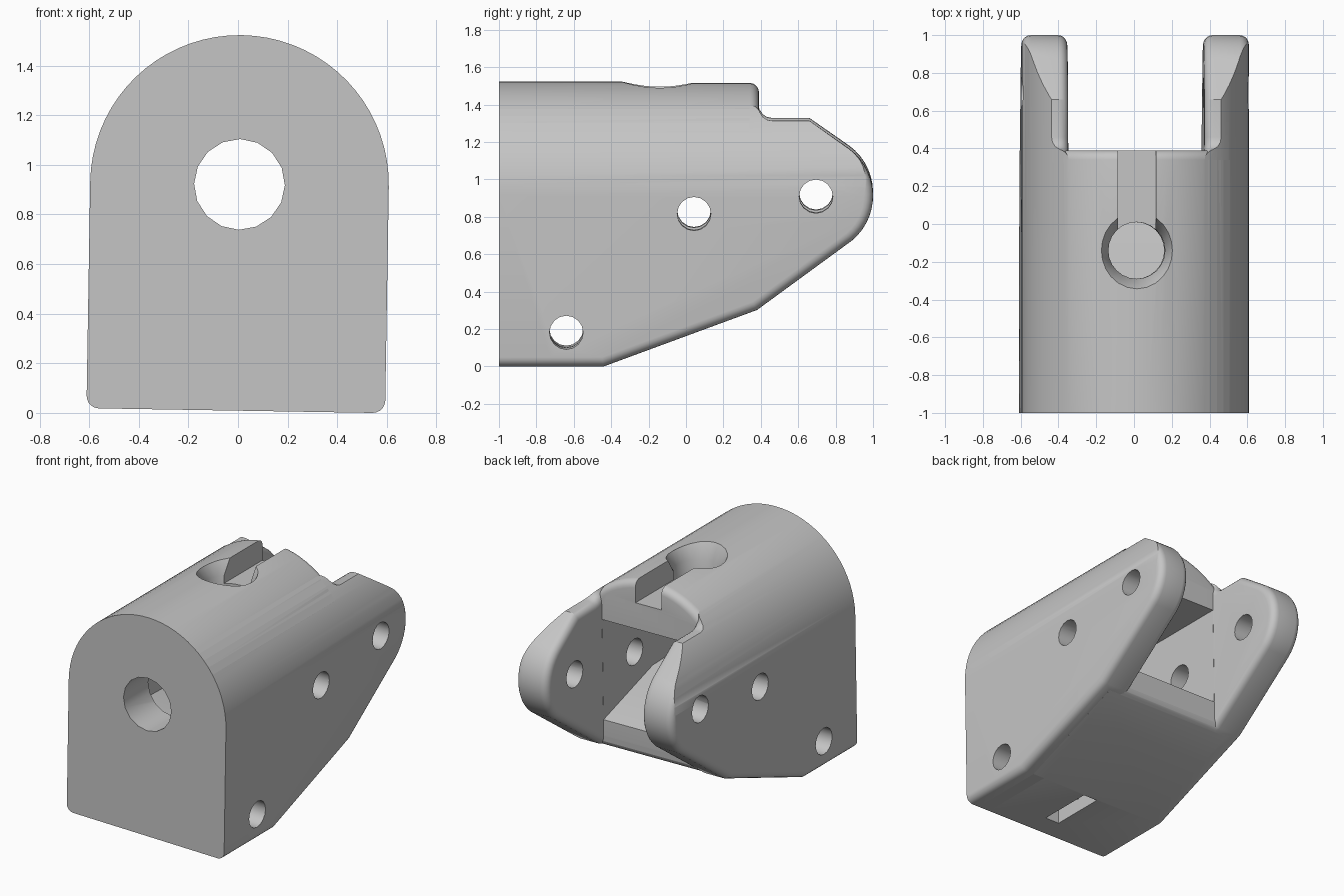
import bpy, bmesh, math
from mathutils import Matrix, Vector

old = bpy.data.objects.get("Cube")
if old:
    bpy.data.objects.remove(old, do_unlink=True)

grey = bpy.data.materials.new("plain grey")
grey.use_nodes = True
grey.diffuse_color = (0.56, 0.56, 0.56, 1)
grey.node_tree.nodes["Principled BSDF"].inputs["Base Color"].default_value = (0.56, 0.56, 0.56, 1)


def arc(cx, cy, r, a0, a1, n):
    angles = [math.radians(a0 + (a1 - a0) * i / n) for i in range(n + 1)]
    return [(cx + r * math.cos(a), cy + r * math.sin(a)) for a in angles]


def prism(name, outline, axis, lo, hi, scale=1.0, rounding=0.0):
    """Extrude a 2D outline along an axis; scale widens the far end, rounding softens both rims."""
    place = {"x": lambda u, v, w: (w, u, v),
             "y": lambda u, v, w: (u, w, v),
             "z": lambda u, v, w: (u, v, w)}[axis]
    cu = sum(p[0] for p in outline) / len(outline)
    cv = sum(p[1] for p in outline) / len(outline)
    bm = bmesh.new()
    near = [bm.verts.new(place(u, v, lo)) for u, v in outline]
    far = [bm.verts.new(place(cu + (u - cu) * scale, cv + (v - cv) * scale, hi)) for u, v in outline]
    caps = [bm.faces.new(near), bm.faces.new(far[::-1])]
    for i in range(len(near)):
        j = (i + 1) % len(near)
        bm.faces.new((near[i], far[i], far[j], near[j]))
    bmesh.ops.recalc_face_normals(bm, faces=bm.faces)
    if rounding:
        rims = [e for cap in caps for e in cap.edges]
        bmesh.ops.bevel(bm, geom=rims, offset=rounding, segments=5, profile=0.5,
                        affect="EDGES", clamp_overlap=False)
    mesh = bpy.data.meshes.new(name)
    bm.to_mesh(mesh)
    bm.free()
    mesh.materials.append(grey)
    obj = bpy.data.objects.new(name, mesh)
    bpy.context.collection.objects.link(obj)
    return obj


def box(name, x0, x1, y0, y1, z0, z1):
    return prism(name, [(x0, y0), (x1, y0), (x1, y1), (x0, y1)], "z", z0, z1)


def hole(name, u, v, r, axis, lo, hi, sides=16, scale=1.0):
    return prism(name, arc(u, v, r, 0, 360, sides)[:-1], axis, lo, hi, scale)


def combine(target, tool, operation="DIFFERENCE"):
    mod = target.modifiers.new("cut", "BOOLEAN")
    mod.operation, mod.object, mod.solver = operation, tool, "EXACT"
    graph = bpy.context.evaluated_depsgraph_get()
    result = bpy.data.meshes.new_from_object(target.evaluated_get(graph))
    target.modifiers.clear()
    target.data = result
    bpy.data.objects.remove(tool, do_unlink=True)


# Arched cross-section and side silhouettes
W, AXIS = 0.602, 0.92
arch = arc(0, AXIS, W, 0, 180, 36) + [(-W, -0.2), (W, -0.2)]
arm_side = ([(-1.5, 0.008), (-0.44, 0.008), (0.38, 0.31)]
            + arc(0.69, 0.92, 0.31, -50, 54, 14) + [(0.66, 1.32)]
            + arc(0.46, 1.39, 0.07, 270, 180, 4) + [(0.39, 1.7), (-1.5, 1.7)])
core_side = [(-1.5, 0.008), (-0.44, 0.008), (0.34, 0.295), (0.37, 0.312), (0.387, 0.34),
             (0.39, 0.38), (0.5, 0.38), (0.5, 1.7), (-1.5, 1.7)]

# Core block with a rounded rear rim
body = prism("clevis_body", arch, "y", -1.3, 0.39, rounding=0.05)
combine(body, prism("core_shape", core_side, "x", -0.5, 0.5), "INTERSECT")

# Two arms with rounded rims, running forward along the core
for s in (-1, 1):
    lo, hi = sorted((s * 0.36, s * W))
    arm = prism("arm", arch, "y", -1.3, 1.2)
    combine(arm, prism("arm_shape", arm_side, "x", lo, hi, rounding=0.05), "INTERSECT")
    combine(body, arm, "UNION")

# Trim the front flat
combine(body, box("front_trim", -1, 1, -2, -1, -1, 2))

# Inner pocket with a sloping floor
pocket = [(-0.73, 0.68), (-0.15, 0.66), (0.39, 0.49), (0.6, 0.43), (0.6, 1.18), (-0.73, 1.18)]
combine(body, prism("pocket", pocket, "x", -0.359, 0.359))

# Front bore, top bore with countersink, top groove and bottom slot
combine(body, hole("front_bore", 0, AXIS, 0.183, "y", -1.2, -0.6))
combine(body, box("top_groove", -0.1, 0.1, -0.1, 0.6, 1.36, 1.8))
combine(body, hole("top_bore", 0, -0.14, 0.15, "z", 1.0, 1.8, 24))
combine(body, hole("countersink", 0, -0.14, 0.148, "z", 1.41, 1.56, 24, 1.5))
combine(body, box("bottom_slot", -0.05, 0.06, -0.84, -0.45, -0.2, 0.5))

# Cross pin holes
for y, z in ((-0.64, 0.19), (0.043, 0.825), (0.695, 0.918)):
    combine(body, hole("pin_hole", y, z, 0.09, "x", -1, 1))

# Merge the flat patches left by the joins
bm = bmesh.new()
bm.from_mesh(body.data)
bmesh.ops.remove_doubles(bm, verts=bm.verts, dist=0.0005)
bmesh.ops.dissolve_limit(bm, angle_limit=0.005, verts=bm.verts, edges=bm.edges)
bm.to_mesh(body.data)
bm.free()

# Slight roll about the bore axis, then rest on the ground
pivot = Matrix.Translation((0, 0, AXIS))
body.data.transform(pivot @ Matrix.Rotation(0.0165, 4, "Y") @ pivot.inverted())
low = min(v.co.z for v in body.data.vertices)
body.data.transform(Matrix.Translation(Vector((0.006, 0, -low))))

bpy.ops.object.select_all(action="DESELECT")
body.select_set(True)
bpy.context.view_layer.objects.active = body
bpy.ops.object.shade_smooth_by_angle(angle=math.radians(30))
